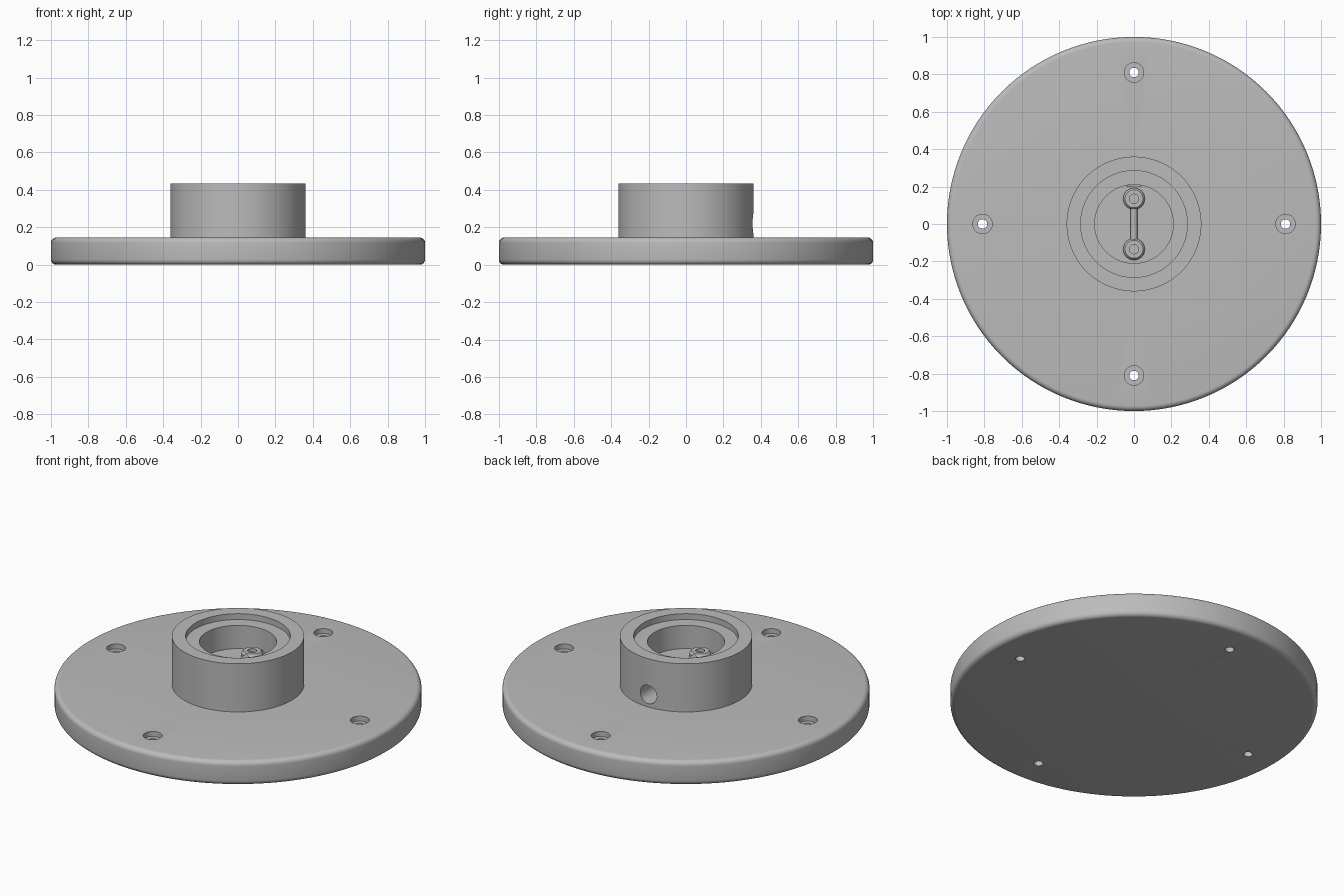
import bpy, bmesh, math
from mathutils import Matrix, Vector

if "Cube" in bpy.data.objects:
    bpy.data.objects.remove(bpy.data.objects["Cube"], do_unlink=True)

grey = bpy.data.materials.new("plain grey")
grey.use_nodes = True
grey.diffuse_color = (0.5, 0.5, 0.5, 1)
grey.node_tree.nodes["Principled BSDF"].inputs["Base Color"].default_value = (0.5, 0.5, 0.5, 1)


def make_object(name, bm):
    bmesh.ops.recalc_face_normals(bm, faces=bm.faces)
    mesh = bpy.data.meshes.new(name)
    bm.to_mesh(mesh)
    bm.free()
    mesh.materials.append(grey)
    obj = bpy.data.objects.new(name, mesh)
    bpy.context.collection.objects.link(obj)
    return obj


def lathe(name, profile, sides, location=(0, 0, 0)):
    """Turn a profile of (radius, height) points, starting and ending on the axis."""
    bm = bmesh.new()
    verts = [bm.verts.new((r, 0, z)) for r, z in profile]
    edges = [bm.edges.new(pair) for pair in zip(verts, verts[1:])]
    bmesh.ops.spin(bm, geom=verts + edges, cent=(0, 0, 0), axis=(0, 0, 1),
                   angle=math.tau, steps=sides, use_merge=True)
    bmesh.ops.remove_doubles(bm, verts=bm.verts, dist=1e-5)
    bmesh.ops.translate(bm, verts=bm.verts, vec=location)
    return make_object(name, bm)


def rod(name, start, end, radius, sides=32):
    """Cylinder between two points."""
    a, b = Vector(start), Vector(end)
    turn = (b - a).to_track_quat('Z', 'Y').to_matrix().to_4x4()
    bm = bmesh.new()
    bmesh.ops.create_cone(bm, cap_ends=True, segments=sides, radius1=radius, radius2=radius,
                          depth=(b - a).length, matrix=Matrix.Translation((a + b) / 2) @ turn)
    return make_object(name, bm)


def smooth(obj):
    bpy.ops.object.select_all(action='DESELECT')
    obj.select_set(True)
    bpy.context.view_layer.objects.active = obj
    bpy.ops.object.shade_smooth_by_angle(angle=math.radians(32))


# Round flange with a raised, stepped hub
TOP, HUB_TOP, STEP, FLOOR, ROUND = 0.145, 0.435, 0.4, 0.26, 0.028
arc = [(math.cos(i * math.pi / 12), math.sin(i * math.pi / 12)) for i in range(7)]
lower = [(1 - ROUND + ROUND * c, ROUND - ROUND * s) for c, s in reversed(arc)]
upper = [(1 - ROUND + ROUND * c, TOP - ROUND + ROUND * s) for c, s in arc]
hub = [(0.36, TOP), (0.36, HUB_TOP), (0.285, HUB_TOP), (0.285, STEP),
       (0.21, STEP), (0.21, FLOOR), (0, FLOOR)]
body = lathe("flange_and_hub", [(0, 0)] + lower + upper + hub, 128)

# Four counterbored mounting holes and a side hole in the back of the hub
cutters = []
for i in range(4):
    x, y = 0.81 * math.cos(i * math.pi / 2), 0.81 * math.sin(i * math.pi / 2)
    cutters.append(lathe("mounting_hole_cutter",
                         [(0, -0.1), (0.025, -0.1), (0.025, TOP - 0.03),
                          (0.052, TOP - 0.03), (0.052, 0.25), (0, 0.25)], 32, (x, y, 0)))
cutters.append(rod("side_hole_cutter", (0, 0.2, 0.22), (0, 0.45, 0.22), 0.055))

bpy.context.view_layer.objects.active = body
for cutter in cutters:
    cutter.hide_render = True
    mod = body.modifiers.new("hole", 'BOOLEAN')
    mod.operation = 'DIFFERENCE'
    mod.solver = 'EXACT'
    mod.object = cutter
    bpy.ops.object.modifier_apply(modifier=mod.name)
    bpy.data.objects.remove(cutter, do_unlink=True)
smooth(body)

# Two hollow posts joined by a thin bar on the hub floor
for side, y in (("front", -0.135), ("back", 0.135)):
    post = lathe(side + "_post",
                 [(0, FLOOR - 0.01), (0.058, FLOOR - 0.01), (0.058, 0.283), (0.048, 0.295),
                  (0.025, 0.295), (0.025, 0.275), (0, 0.275)], 32, (0, y, 0))
    smooth(post)
smooth(rod("connecting_bar", (0, -0.09, 0.272), (0, 0.09, 0.272), 0.018, 24))
